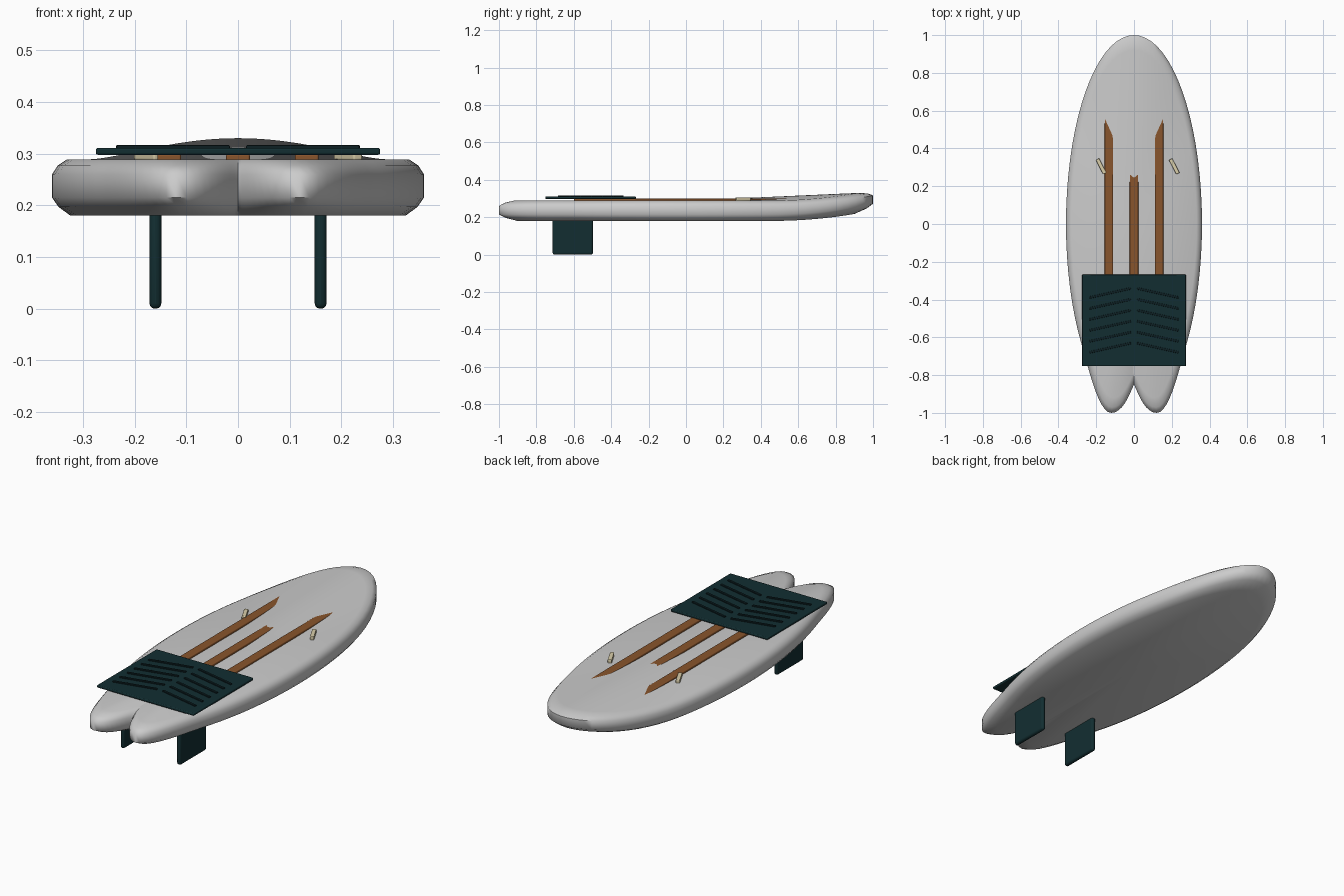
import bpy, bmesh, math
from mathutils import Vector
from mathutils.geometry import interpolate_bezier

if "Cube" in bpy.data.objects:
    bpy.data.objects.remove(bpy.data.objects["Cube"])


def material(name, rgb):
    m = bpy.data.materials.new(name)
    m.diffuse_color = (*rgb, 1)
    m.use_nodes = True
    m.node_tree.nodes["Principled BSDF"].inputs["Base Color"].default_value = m.diffuse_color
    return m


TEAL = material("dark_teal", (0.006, 0.027, 0.031))
GROOVE = material("darker_teal", (0.004, 0.014, 0.017))
WOOD = material("wood", (0.25, 0.09, 0.025))
CREAM = material("cream", (0.7, 0.62, 0.4))


def finish(ob, angle=40):
    bpy.ops.object.select_all(action='DESELECT')
    ob.select_set(True)
    bpy.context.view_layer.objects.active = ob
    bpy.ops.object.shade_smooth_by_angle(angle=math.radians(angle))


def box(name, centre, size, mat, bevel=0.0, rot=0.0):
    bpy.ops.mesh.primitive_cube_add(size=1, location=centre)
    ob = bpy.context.object
    ob.name = name
    ob.scale = size
    bpy.ops.object.transform_apply(location=False, rotation=False, scale=True)
    ob.rotation_euler.z = rot
    ob.data.materials.append(mat)
    if bevel:
        mod = ob.modifiers.new("bevel", 'BEVEL')
        mod.width = bevel
        mod.segments = 3
    finish(ob)
    return ob


# Board outline: elliptical nose and sides, fish tail with two lobes
half = [Vector((0.36 * math.cos(math.radians(a)), math.sin(math.radians(a)), 0))
        for a in range(90, -40, -5)]
half[0].x = 0
V = lambda x, y: Vector((x, y, 0))
half += interpolate_bezier(V(.276, -.643), V(.24, -.76), V(.19, -1), V(.12, -1), 12)
half += interpolate_bezier(V(.12, -1), V(.055, -1), V(.02, -.89), V(0, -.85), 10)[1:]
outline = half + [V(-p.x, p.y) for p in reversed(half[1:-1])]


# Nose rocker
def lift(y):
    return 0.057 * max(0.0, (y - 0.42) / 0.58) ** 2.2


# Board body: scaled outline rings, closed by fans to the middle
bm = bmesh.new()
rings = []
for s, z in [(.9, .18), (.965, .197), (1, .215), (1, .26), (.97, .277), (.92, .289)]:
    rings.append([bm.verts.new((p.x * s, p.y * s, z + lift(p.y * s))) for p in outline])
n = len(outline)
for a, b in zip(rings, rings[1:]):
    for i in range(n):
        j = (i + 1) % n
        bm.faces.new((a[i], a[j], b[j], b[i]))
for ring, z in ((rings[0], .18), (rings[-1], .289)):
    c = bm.verts.new((0, 0, z))
    for i in range(n):
        bm.faces.new((ring[i], ring[(i + 1) % n], c))
bmesh.ops.recalc_face_normals(bm, faces=bm.faces)
me = bpy.data.meshes.new("board")
bm.to_mesh(me)
bm.free()
board = bpy.data.objects.new("board", me)
bpy.context.collection.objects.link(board)
finish(board, 60)

# Wooden deck strips, sinking into the rising nose
for name, x, end in (("left_strip", -.133, .68), ("centre_strip", 0, .4), ("right_strip", .133, .68)):
    box(name, (x, (end - .6) / 2, .29), (.046, end + .6, .02), WOOD, .004)

# Traction pad with chevron ridges
box("traction_pad", (0, -.51, .3045), (.55, .485, .013), TEAL, .004)
for side, sign in (("left", -1), ("right", 1)):
    for i in range(6):
        box(f"{side}_pad_ridge_{i + 1}", (sign * .126, -.365 - .058 * i, .312),
            (.224, .012, .009), GROOVE, .002, -sign * math.radians(12.5))

# Fins
for side, sign in (("left", -1), ("right", 1)):
    box(f"{side}_fin", (sign * .16, -.605, .1), (.023, .215, .2), TEAL, .0105)

# Small deck pegs
for name, x in (("left_peg", -.174), ("right_peg", .213)):
    box(name, (x, .305, .297), (.02, .086, .02), CREAM, .004, math.radians(27))
